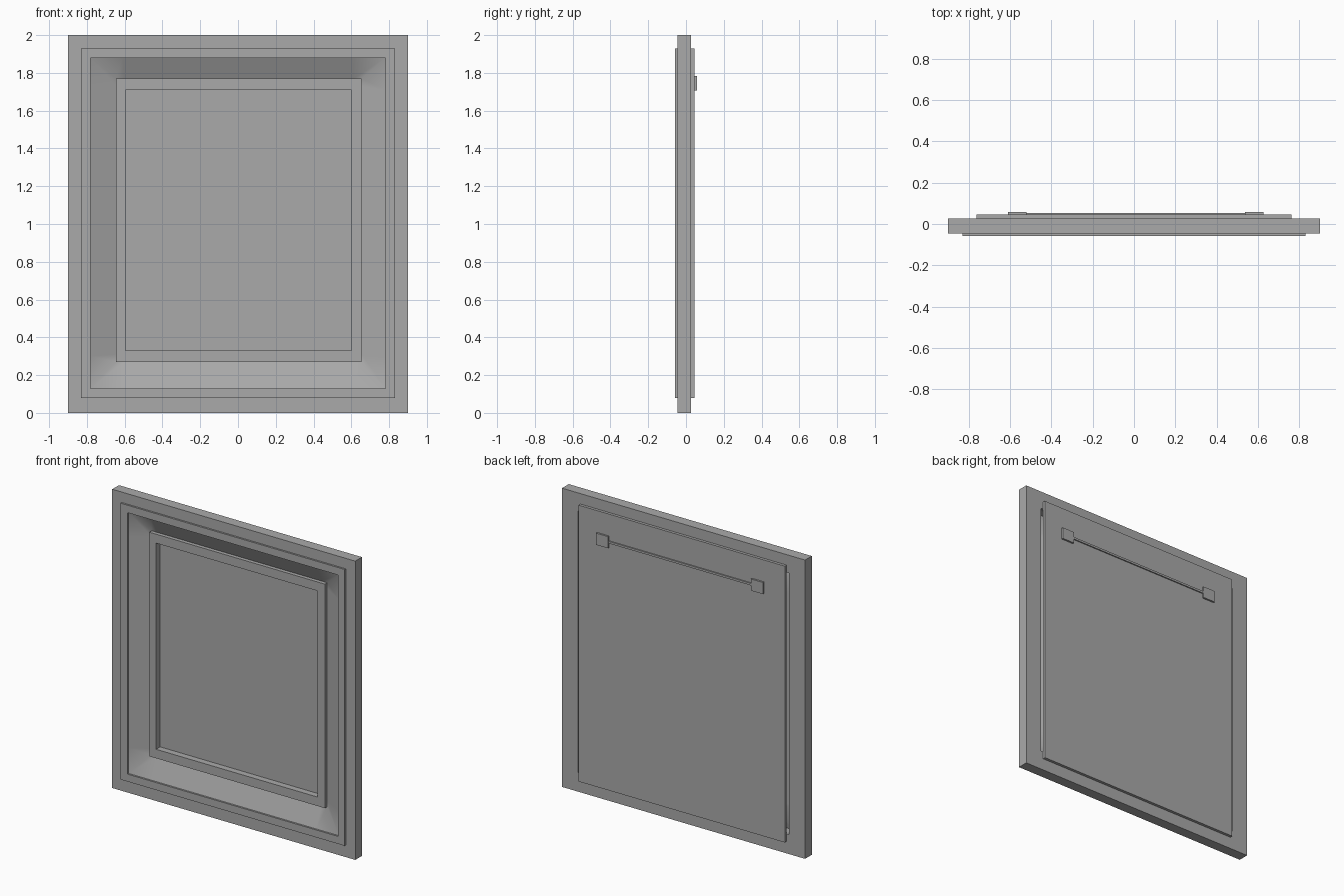
import bpy, bmesh

cube = bpy.data.objects.get("Cube")
if cube:
    bpy.data.objects.remove(cube)

grey = bpy.data.materials.new("plain_grey")
grey.use_nodes = True
colour = (0.4, 0.4, 0.4, 1)
grey.diffuse_color = colour
grey.node_tree.nodes["Principled BSDF"].inputs["Base Color"].default_value = colour


def finish(name, bm, smooth=False):
    mesh = bpy.data.meshes.new(name)
    bm.to_mesh(mesh)
    bm.free()
    mesh.materials.append(grey)
    for p in mesh.polygons:
        p.use_smooth = smooth
    obj = bpy.data.objects.new(name, mesh)
    bpy.context.collection.objects.link(obj)
    return obj


def box(name, x0, x1, y0, y1, z0, z1):
    bm = bmesh.new()
    bmesh.ops.create_cube(bm, size=1)
    for v in bm.verts:
        v.co.x = x0 if v.co.x < 0 else x1
        v.co.y = y0 if v.co.y < 0 else y1
        v.co.z = z0 if v.co.z < 0 else z1
    return finish(name, bm)


def loop(bm, rect, y, inset=0):
    """Rectangle of vertices; with an inset, two extra points near each corner."""
    x0, x1, z0, z1 = rect
    corners = [(x0, z0), (x1, z0), (x1, z1), (x0, z1)]
    if not inset:
        return [bm.verts.new((x, y, z)) for x, z in corners]
    a, b, c, d = x0 + inset, x1 - inset, z0 + inset, z1 - inset
    sides = [[(a, z0), (b, z0)], [(x1, c), (x1, d)], [(b, z1), (a, z1)], [(x0, d), (x0, c)]]
    pts = [p for corner, side in zip(corners, sides) for p in [corner] + side]
    return [bm.verts.new((x, y, z)) for x, z in pts]


def bridge(bm, a, b):
    n = len(a)
    for i in range(n):
        j = (i + 1) % n
        bm.faces.new((a[i], a[j], b[j], b[i]))


def ring(name, outer, inner, y0, y1):
    """Rectangular frame with straight sides."""
    bm = bmesh.new()
    loops = [loop(bm, outer, y0), loop(bm, inner, y0), loop(bm, inner, y1), loop(bm, outer, y1)]
    for i in range(4):
        bridge(bm, loops[i], loops[(i + 1) % 4])
    bmesh.ops.recalc_face_normals(bm, faces=bm.faces)
    return finish(name, bm)


# Rectangles: x min, x max, z min, z max
edge = (-0.9, 0.9, 0, 2)
lip = (-0.83, 0.83, 0.08, 1.93)
opening = (-0.78, 0.78, 0.13, 1.88)
mount = (-0.645, 0.655, 0.27, 1.77)
window = (-0.595, 0.6, 0.33, 1.71)
front, back = -0.045, 0.026

# Outer frame, raised lip and inner frame
ring("outer_frame", edge, opening, front, back)
ring("raised_lip", lip, opening, -0.057, front)
ring("inner_frame", mount, window, -0.017, back)

# Sloping surround, softly shaded round its corners
bm = bmesh.new()
bridge(bm, loop(bm, opening, front, 0.17), loop(bm, mount, 0.008, 0.04))
finish("sloping_surround", bm, smooth=True)

# Backing panel, which also shows through the window
box("backing_panel", -0.763, 0.763, back, 0.045, 0.08, 1.93)

# Hanging tabs and wire
for name, x in (("right_tab", -0.61), ("left_tab", 0.538)):
    box(name, x, x + 0.09, 0.045, 0.057, 1.706, 1.784)
box("hanging_wire", -0.52, 0.538, 0.045, 0.053, 1.738, 1.752)
